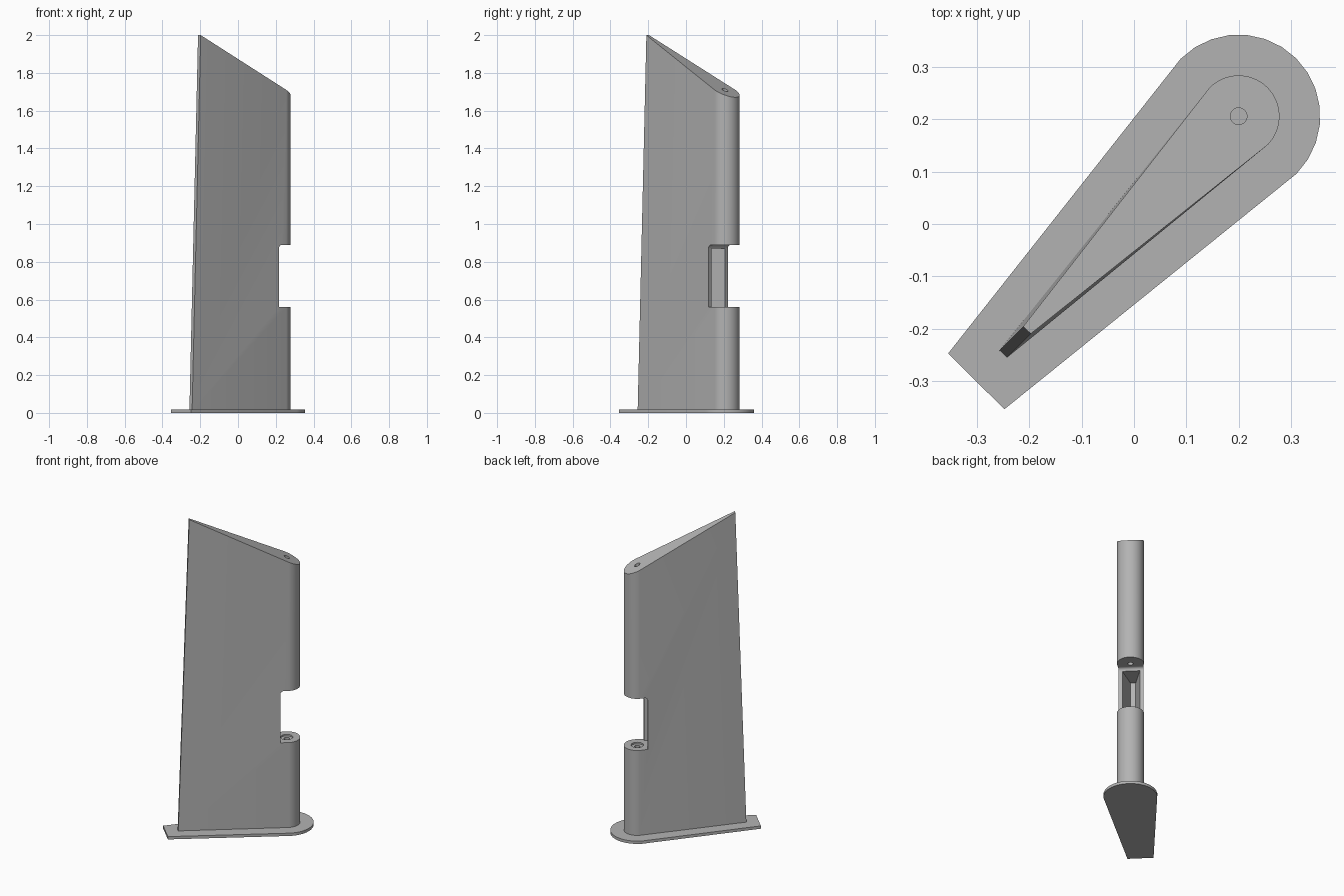
import bpy, bmesh, math
from mathutils import Matrix

cube = bpy.data.objects.get("Cube")
if cube:
    bpy.data.objects.remove(cube, do_unlink=True)

grey = bpy.data.materials.new("plain grey")
grey.use_nodes = True
COLOUR = (0.45, 0.45, 0.45, 1)
grey.diffuse_color = COLOUR
grey.node_tree.nodes["Principled BSDF"].inputs["Base Color"].default_value = COLOUR

# Everything is laid out along local x, nose centre at the origin, then turned
PLACE = Matrix.Translation((0.2, 0.206, 0)) @ Matrix.Rotation(math.radians(45.3), 4, "Z")


def teardrop(radius, tail, half, steps):
    """Round nose towards +x and a blunt tail at -x."""
    arc = [-math.pi / 2 + math.pi * i / steps for i in range(steps + 1)]
    nose = [(radius * math.cos(a), radius * math.sin(a)) for a in arc]
    return nose + [(tail, half), (tail, -half)]


def loft(name, low, high):
    """Solid between two matching loops of 3D points."""
    bm = bmesh.new()
    a = [bm.verts.new(p) for p in low]
    b = [bm.verts.new(p) for p in high]
    n = len(a)
    bm.faces.new(a[::-1])
    bm.faces.new(b)
    for i in range(n):
        j = (i + 1) % n
        bm.faces.new((a[i], a[j], b[j], b[i]))
    bmesh.ops.recalc_face_normals(bm, faces=bm.faces)
    mesh = bpy.data.meshes.new(name)
    bm.to_mesh(mesh)
    bm.free()
    mesh.materials.append(grey)
    obj = bpy.data.objects.new(name, mesh)
    bpy.context.collection.objects.link(obj)
    obj.matrix_world = PLACE
    return obj


def prism(name, outline, z0, z1):
    return loft(name, [(x, y, z0) for x, y in outline], [(x, y, z1) for x, y in outline])


def disc(radius, steps=24):
    turn = [math.tau * i / steps for i in range(steps)]
    return [(radius * math.cos(a), radius * math.sin(a)) for a in turn]


# Base plate
base = prism("base_plate", teardrop(0.156, -0.713, 0.0757, 14), 0, 0.018)

# Fin with a leaning tail edge and a sloping top
low = [(x, y, 0.012) for x, y in teardrop(0.078, -0.64, 0.01, 32)]
high = [(x, y, 1.71 - 0.504 * x) for x, y in teardrop(0.078, -0.575, 0.01, 32)]
fin = loft("fin_body", low, high)

# Notch in the nose, with a filleted upper inner corner
FLOOR, CEILING, BACK, FILLET = 0.56, 0.89, -0.05, 0.02
side = [(0.2, FLOOR), (BACK, FLOOR)]
for i in range(7):
    a = math.pi - math.pi / 2 * i / 6
    side.append((BACK + FILLET + FILLET * math.cos(a), CEILING - FILLET + FILLET * math.sin(a)))
side.append((0.2, CEILING))
notch = loft("notch_cutter", [(x, -0.2, z) for x, z in side], [(x, 0.2, z) for x, z in side])

# Tapered pocket behind the notch, rod hole and its counterbore
pocket_outline = [(-0.03, -0.056), (-0.03, 0.056), (-0.19, 0.015), (-0.19, -0.015)]
pocket = prism("pocket_cutter", pocket_outline, FLOOR, CEILING - FILLET)
hole = prism("rod_hole_cutter", disc(0.016), 0.05, 2.2)
recess = prism("recess_cutter", disc(0.036), FLOOR - 0.01, FLOOR + 0.05)

cutters = [notch, pocket, hole, recess]
bpy.context.view_layer.objects.active = fin
for cutter in cutters:
    mod = fin.modifiers.new(cutter.name, "BOOLEAN")
    mod.operation = "DIFFERENCE"
    mod.solver = "EXACT"
    mod.object = cutter
    bpy.ops.object.modifier_apply(modifier=mod.name)
for cutter in cutters:
    bpy.data.objects.remove(cutter, do_unlink=True)

# Smooth the rounded noses, keep the corners sharp
bpy.ops.object.select_all(action="DESELECT")
for obj in (base, fin):
    obj.select_set(True)
bpy.ops.object.shade_smooth_by_angle(angle=math.radians(30))
